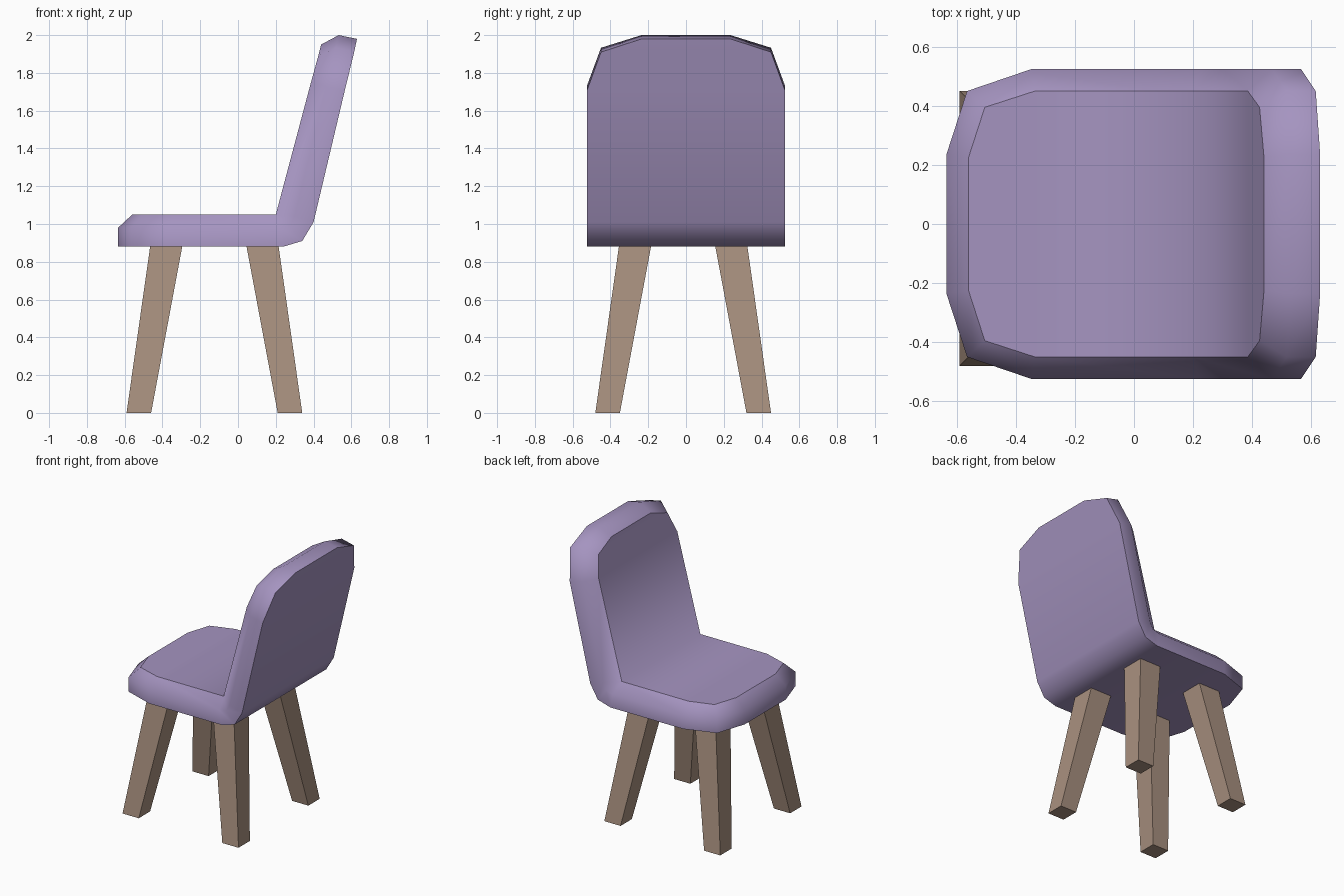
import bpy
import bmesh

cube = bpy.data.objects.get("Cube")
if cube:
    bpy.data.objects.remove(cube, do_unlink=True)


def make_material(name, rgb):
    mat = bpy.data.materials.new(name)
    mat.use_nodes = True
    mat.diffuse_color = (*rgb, 1)
    mat.node_tree.nodes["Principled BSDF"].inputs["Base Color"].default_value = (*rgb, 1)
    return mat


def finish(bm, name, mat):
    bmesh.ops.remove_doubles(bm, verts=bm.verts, dist=0.001)
    bmesh.ops.recalc_face_normals(bm, faces=bm.faces)
    mesh = bpy.data.meshes.new(name)
    bm.to_mesh(mesh)
    bm.free()
    mesh.materials.append(mat)
    obj = bpy.data.objects.new(name, mesh)
    bpy.context.collection.objects.link(obj)
    return obj


fabric = make_material("lavender fabric", (0.376, 0.296, 0.527))
wood = make_material("brown wood", (0.392, 0.279, 0.212))

# Seat shell stations, from front edge to top of backrest:
# outer x, z / rim x, z / outer half width / inner x, z / inner half width
stations = [
    (-0.635, 0.88, -0.635, 0.98, 0.235, -0.56, 1.05, 0.225),
    (-0.565, 0.88, -0.565, 0.98, 0.45, -0.505, 1.05, 0.395),
    (-0.345, 0.88, -0.345, 0.98, 0.525, -0.335, 1.05, 0.45),
    (0.24, 0.88, 0.22, 0.98, 0.525, 0.20, 1.05, 0.45),
    (0.34, 0.91, 0.275, 0.995, 0.525, 0.20, 1.05, 0.45),
    (0.40, 1.01, 0.30, 1.04, 0.525, 0.20, 1.05, 0.45),
    (0.565, 1.705, 0.467, 1.73, 0.525, 0.385, 1.745, 0.45),
    (0.615, 1.91, 0.517, 1.933, 0.45, 0.425, 1.89, 0.395),
    (0.63, 1.98, 0.533, 2.0, 0.235, 0.44, 1.95, 0.225),
]


def build_shell():
    bm = bmesh.new()
    rings = []
    for ox, oz, mx, mz, w, ix, iz, iw in stations:
        half = [(ox, w, oz), (mx, w, mz), (ix, iw, iz)]
        ring = half + [(x, -y, z) for x, y, z in reversed(half)]
        rings.append([bm.verts.new(p) for p in ring])
    # Outer skin, rim, bevel and inner skin
    for a, b in zip(rings, rings[1:]):
        for i in range(6):
            j = (i + 1) % 6
            bm.faces.new((a[i], a[j], b[j], b[i]))
    # Front edge and top edge
    for r in (rings[0], rings[-1]):
        bm.faces.new((r[0], r[1], r[4], r[5]))
        bm.faces.new((r[1], r[2], r[3], r[4]))
    for f in bm.faces:
        f.smooth = True
    # Crisp outlines around the outer and inner skins
    for i, j in ((0, 5), (2, 3)):
        outline = [r[i] for r in rings] + [r[j] for r in reversed(rings)]
        for a, b in zip(outline, outline[1:] + outline[:1]):
            edge = bm.edges.get((a, b))
            if edge:
                edge.smooth = False
    return finish(bm, "seat_and_backrest", fabric)


def build_leg(name, sx, sy):
    # Splayed, tapered square post
    bm = bmesh.new()
    bmesh.ops.create_cube(bm, size=2)
    for v in bm.verts:
        top = v.co.z > 0
        centre, half = (0.255, 0.085) if top else (0.40, 0.065)
        v.co.x = -0.125 + sx * centre + v.co.x * half
        v.co.y = -0.015 + sy * centre + v.co.y * half
        v.co.z = 0.882 if top else 0
    return finish(bm, name, wood)


build_shell()
for x_name, sx in (("left", 1), ("right", -1)):
    for y_name, sy in (("front", -1), ("back", 1)):
        build_leg(f"{y_name}_{x_name}_leg", sx, sy)
